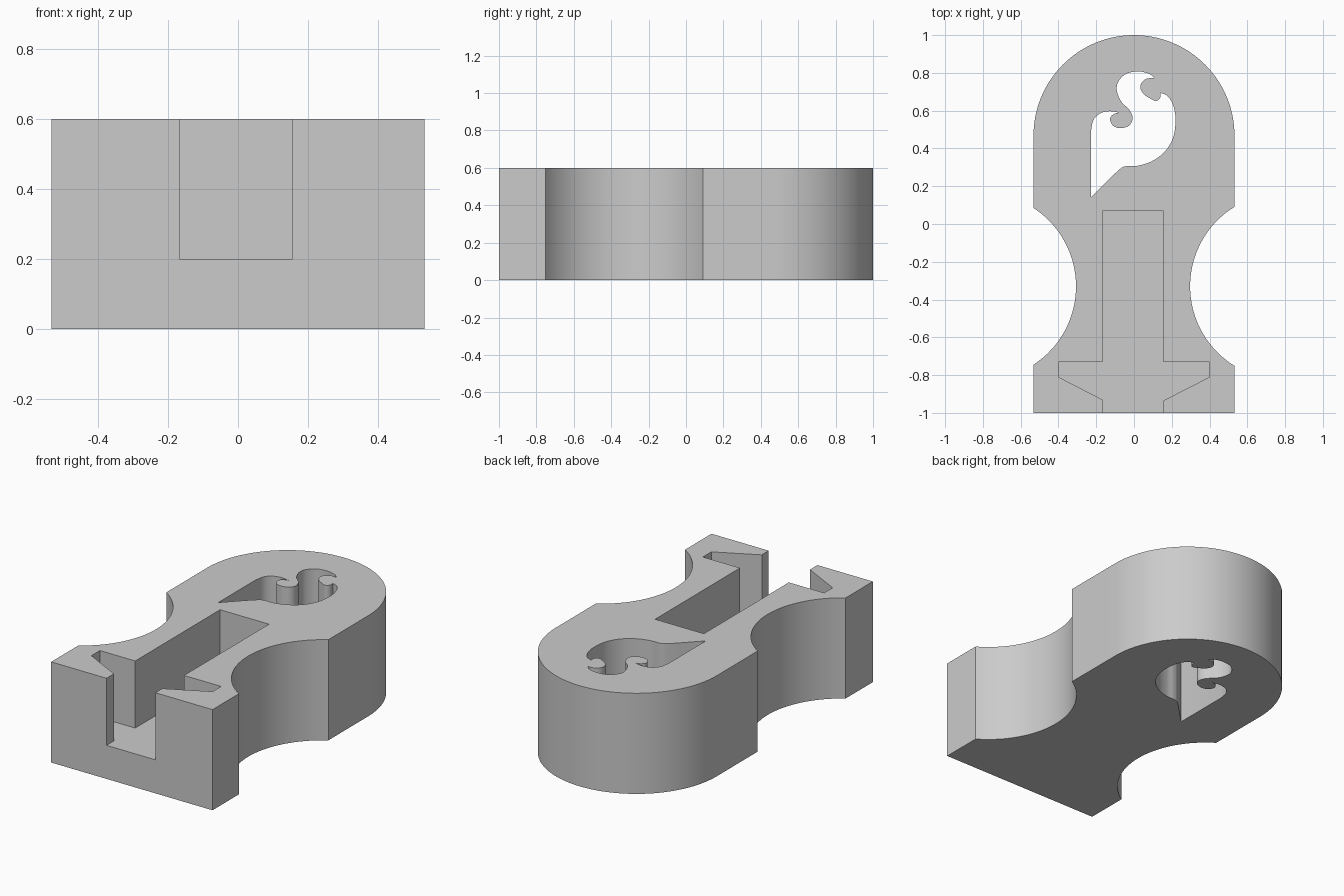
import bpy, bmesh, math
from mathutils import Vector

if "Cube" in bpy.data.objects:
    bpy.data.objects.remove(bpy.data.objects["Cube"], do_unlink=True)

HEIGHT, FLOOR, HALF = 0.6, 0.2, 0.532

grey = bpy.data.materials.new("plain grey")
grey.use_nodes = True
grey.diffuse_color = (0.6, 0.6, 0.6, 1)
grey.node_tree.nodes["Principled BSDF"].inputs["Base Color"].default_value = (0.6, 0.6, 0.6, 1)


def arc(cx, cy, r, start, end, steps):
    return [(cx + r * math.cos(start + (end - start) * i / steps),
             cy + r * math.sin(start + (end - start) * i / steps)) for i in range(steps + 1)]


def smooth_path(points, steps=5):
    """Catmull-Rom path through the points, leaving out the last one."""
    p = [Vector(q) for q in points]
    p = [2 * p[0] - p[1]] + p + [2 * p[-1] - p[-2]]
    path = []
    for a, b, c, d in zip(p, p[1:], p[2:], p[3:]):
        for i in range(steps):
            t = i / steps
            path.append(0.5 * (2 * b + (c - a) * t + (2 * a - 5 * b + 4 * c - d) * t ** 2
                               + (3 * b - a - 3 * c + d) * t ** 3))
    return path


def prism(name, outline, bottom, top):
    """Extrude a closed outline between two heights."""
    bm = bmesh.new()
    face = bm.faces.new([bm.verts.new((x, y, bottom)) for x, y in outline])
    ext = bmesh.ops.extrude_face_region(bm, geom=[face])
    moved = [v for v in ext["geom"] if isinstance(v, bmesh.types.BMVert)]
    bmesh.ops.translate(bm, verts=moved, vec=(0, 0, top - bottom))
    bmesh.ops.recalc_face_normals(bm, faces=bm.faces)
    mesh = bpy.data.meshes.new(name)
    bm.to_mesh(mesh)
    bm.free()
    obj = bpy.data.objects.new(name, mesh)
    bpy.context.collection.objects.link(obj)
    mesh.materials.append(grey)
    return obj


def waist(side, inner, r=0.495):
    """Concave side arc, listed from the front up to the back."""
    cx = inner + r
    a = math.acos((cx - HALF) / r)
    return [(side * x, y) for x, y in arc(cx, -0.33, r, math.pi + a, math.pi - a, 32)]


# Body: square foot, narrow waist, round head
outline = [(-HALF, -1), (HALF, -1)] + waist(1, 0.297)
outline += arc(0, 1 - HALF, HALF, 0, math.pi, 64)
outline += waist(-1, 0.307)[::-1]
body = prism("holder_body", outline, 0, HEIGHT)

# Slot open at the front, with a pointed barb on each side
slot = prism("slot_cutter", [
    (-0.167, -1.1), (0.155, -1.1), (0.155, -0.935), (0.4, -0.81), (0.4, -0.73),
    (0.155, -0.73), (0.155, 0.07), (-0.167, 0.07), (-0.167, -0.73),
    (-0.4, -0.73), (-0.4, -0.81), (-0.167, -0.93)], FLOOR, HEIGHT + 0.1)

# Scrolled through hole: smooth runs joined at sharp corners
runs = [
    [(-.228, .14), (-.228, .49)],
    [(-.228, .49), (-.215, .55), (-.18, .585), (-.13, .597), (-.08, .59)],
    [(-.08, .59), (-.11, .58), (-.127, .555), (-.11, .52), (-.07, .507), (-.025, .522),
     (-.007, .56), (-.025, .605), (-.065, .645), (-.09, .7), (-.085, .75), (-.045, .793),
     (.016, .808), (.075, .797), (.11, .772)],
    [(.11, .772), (.07, .77), (.042, .75), (.034, .72), (.052, .687), (.085, .665),
     (.117, .652), (.138, .668), (.14, .695)],
    [(.14, .695), (.18, .675), (.21, .62), (.22, .545), (.206, .455), (.16, .38),
     (.09, .33), (.016, .308), (-.04, .306), (-.085, .282), (-.228, .14)],
]
hole_outline = [q for run in runs for q in (run[:1] if len(run) == 2 else smooth_path(run))]
hole = prism("scroll_hole_cutter", hole_outline, -0.1, HEIGHT + 0.1)

# Cut the openings, then discard the cutters
bpy.context.view_layer.objects.active = body
for cutter in (slot, hole):
    cut = body.modifiers.new(cutter.name, "BOOLEAN")
    cut.operation, cut.solver, cut.object = "DIFFERENCE", "EXACT", cutter
    bpy.ops.object.modifier_apply(modifier=cut.name)
    bpy.data.objects.remove(cutter, do_unlink=True)

bpy.ops.object.select_all(action="DESELECT")
body.select_set(True)
bpy.ops.object.shade_smooth_by_angle(angle=math.radians(30))
